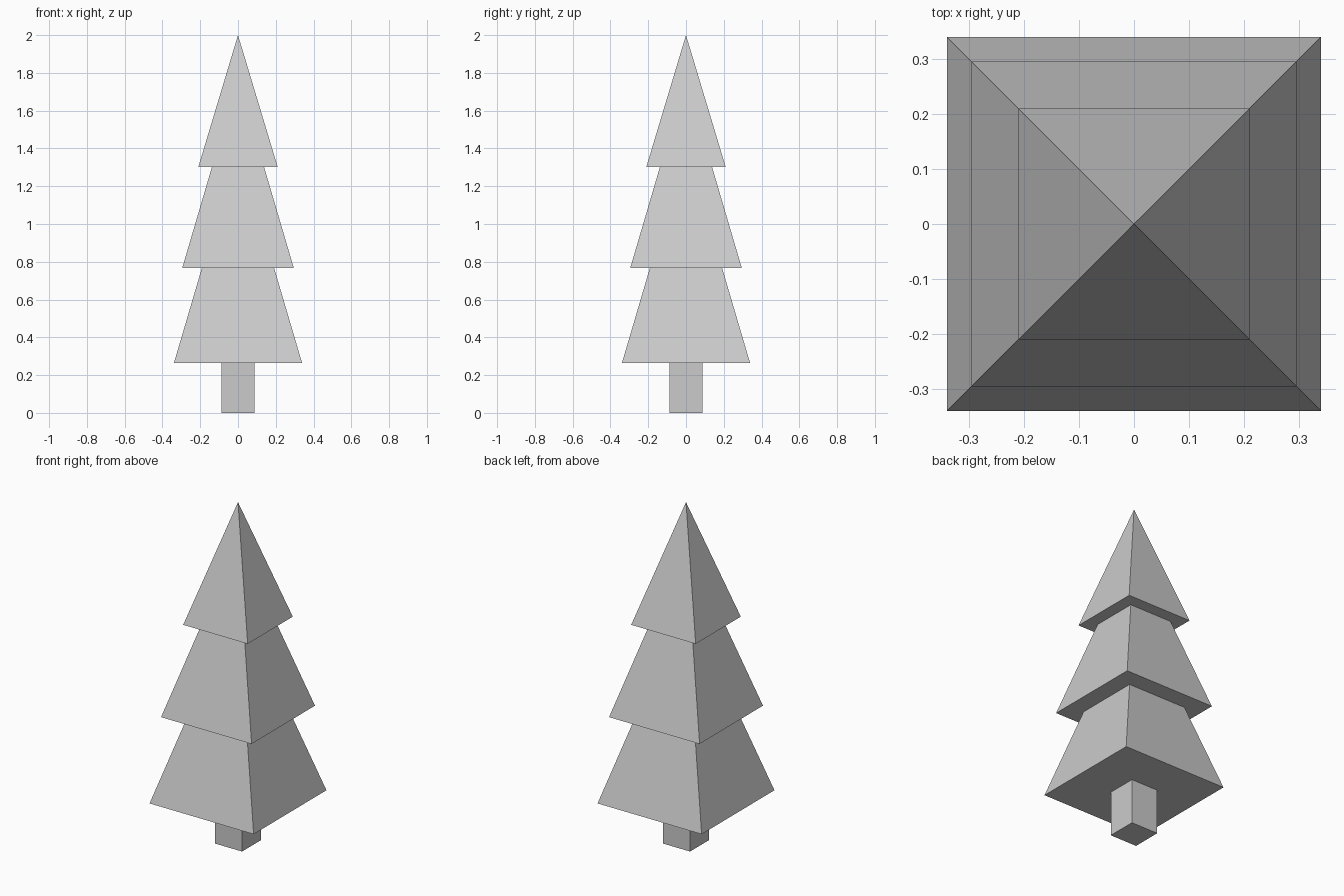
import bpy
import bmesh

if "Cube" in bpy.data.objects:
    bpy.data.objects.remove(bpy.data.objects["Cube"])


def square_loft(name, profile):
    """Stack square rings given as (half width, z); zero width makes a point."""
    bm = bmesh.new()
    rings = []
    for w, z in profile:
        if w == 0:
            rings.append([bm.verts.new((0, 0, z))] * 4)
        else:
            rings.append([bm.verts.new((sx * w, sy * w, z))
                          for sx, sy in ((-1, -1), (1, -1), (1, 1), (-1, 1))])
    for a, b in zip(rings, rings[1:]):
        for i in range(4):
            j = (i + 1) % 4
            corners = dict.fromkeys((a[i], a[j], b[j], b[i]))  # drop repeated tip
            bm.faces.new(list(corners))
    # close the flat ends
    for ring, (w, _) in zip((rings[0], rings[-1]), (profile[0], profile[-1])):
        if w > 0:
            bm.faces.new(ring)
    bmesh.ops.recalc_face_normals(bm, faces=bm.faces)
    mesh = bpy.data.meshes.new(name)
    bm.to_mesh(mesh)
    bm.free()
    obj = bpy.data.objects.new(name, mesh)
    bpy.context.collection.objects.link(obj)
    return obj


# Trunk
square_loft("trunk", [(0.088, 0.0), (0.088, 0.265)])

# Three tiers of foliage with stepped undersides, ending in a point
square_loft("foliage", [
    (0.339, 0.265), (0.191, 0.768),
    (0.295, 0.768), (0.138, 1.302),
    (0.21, 1.302), (0.0, 2.0),
])
